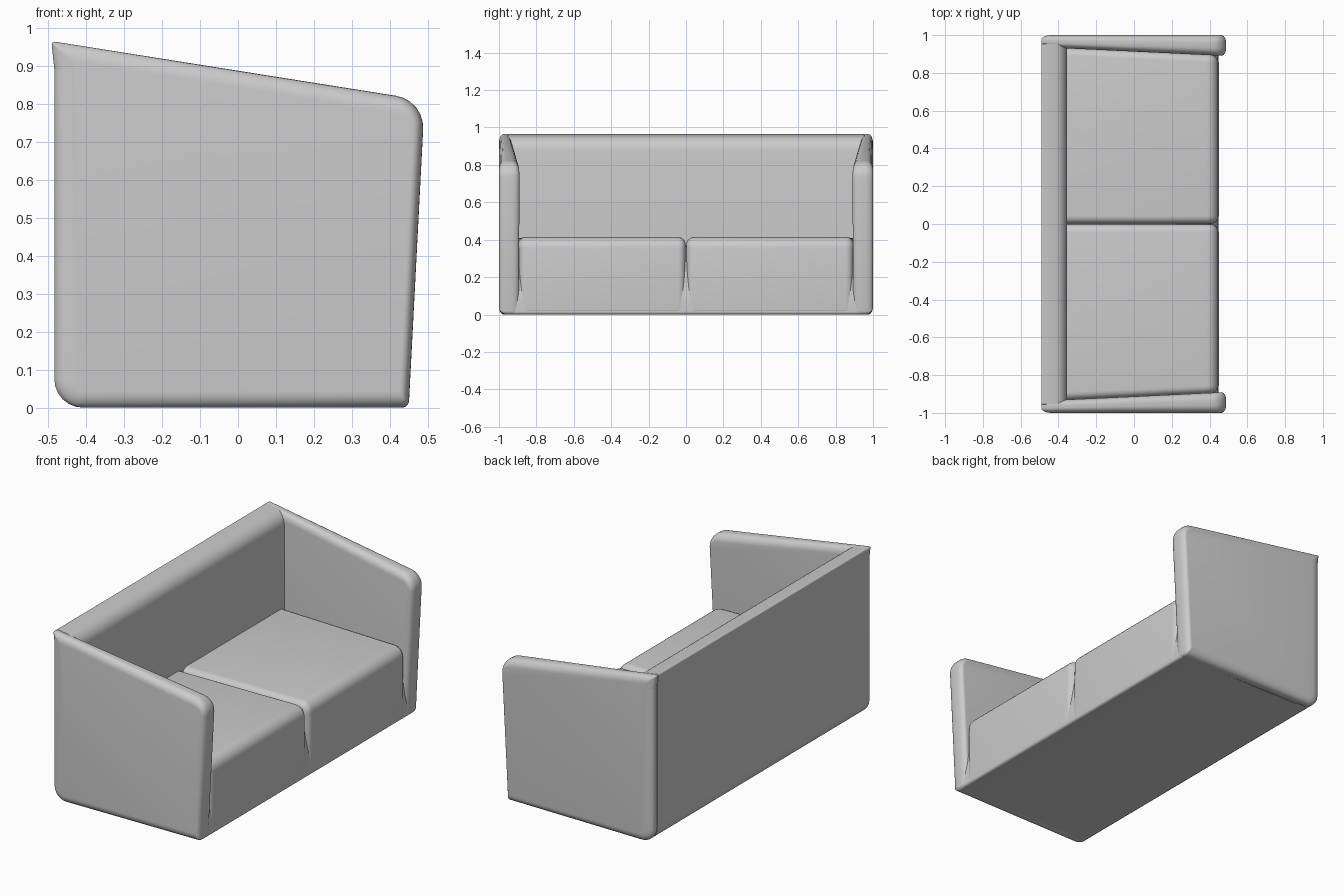
import bpy, bmesh, math
from mathutils import Vector

if "Cube" in bpy.data.objects:
    bpy.data.objects.remove(bpy.data.objects["Cube"])

fabric = bpy.data.materials.new("light grey fabric")
fabric.diffuse_color = (0.6, 0.6, 0.6, 1)
fabric.use_nodes = True
fabric.node_tree.nodes["Principled BSDF"].inputs["Base Color"].default_value = fabric.diffuse_color


def inset_profile(pts, radii, scales, d, steps=6):
    """Inset a counter-clockwise xz polygon by d and round its corners."""
    n = len(pts)
    pts = [Vector(p) for p in pts]
    dirs = [(pts[(i + 1) % n] - pts[i]).normalized() for i in range(n)]
    offs = [pts[i] + Vector((-dirs[i].y, dirs[i].x)) * d * scales[i] for i in range(n)]
    out = []
    for i in range(n):
        a, b = dirs[i - 1], dirs[i]
        cross = a.x * b.y - a.y * b.x
        gap = offs[i] - offs[i - 1]
        corner = offs[i - 1] + a * ((gap.x * b.y - gap.y * b.x) / cross)
        turn = math.acos(max(-1, min(1, a.dot(b))))
        t = max(radii[i] - d, 0.004) * math.tan(turn / 2)
        w = math.cos(turn / 2)
        p, q = corner - a * t, corner + b * t
        for k in range(steps + 1):
            s = k / steps
            c0, c1, c2 = (1 - s) ** 2, 2 * s * (1 - s) * w, s * s
            out.append((p * c0 + corner * c1 + q * c2) / (c0 + c1 + c2))
    return out


def soft_panel(name, pts, radii, scales, lo, hi, r, warp=None, mirror=False, steps=6):
    """Sweep a rounded xz profile along y with softened rims."""
    rings = []
    for k in range(steps + 1):
        th = math.pi / 2 * k / steps
        rings.append((lo + r * (1 - math.cos(th)), r * (1 - math.sin(th))))
    # far rim repeats the near rim in reverse
    rings += [(hi - (y - lo), d) for y, d in reversed(rings)]
    bm = bmesh.new()
    loops = []
    for y, d in rings:
        loop = []
        for p in inset_profile(pts, radii, scales, d):
            yy = y + (warp(p.x, y) if warp else 0)
            loop.append(bm.verts.new((p.x, yy, p.y)))
        loops.append(loop)
    m = len(loops[0])
    for a, b in zip(loops, loops[1:]):
        for i in range(m):
            j = (i + 1) % m
            bm.faces.new((a[i], a[j], b[j], b[i]))
    bm.faces.new(loops[0])
    bm.faces.new(loops[-1])
    bmesh.ops.recalc_face_normals(bm, faces=bm.faces)
    me = bpy.data.meshes.new(name)
    bm.to_mesh(me)
    bm.free()
    me.materials.append(fabric)
    ob = bpy.data.objects.new(name, me)
    bpy.context.collection.objects.link(ob)
    bpy.ops.object.select_all(action='DESELECT')
    ob.select_set(True)
    bpy.context.view_layer.objects.active = ob
    bpy.ops.object.shade_smooth_by_angle(angle=math.radians(35))
    if mirror:
        mod = ob.modifiers.new("mirror", 'MIRROR')
        mod.use_axis = (False, True, False)
        mod.use_mirror_merge = False
    return ob


def taper(x):
    return 0.04 * (0.44 - x) / 0.84


# Arms: sloping top, leaning front, thinner towards the back
soft_panel("arms",
           [(-0.484, 0.0), (0.45, 0.0), (0.492, 0.81), (-0.492, 0.966), (-0.484, 0.89)],
           [0.075, 0.02, 0.085, 0.008, 0.05], [1, 0.6, 1, 1.2, 1.2],
           0.892, 1.0, 0.042,
           warp=lambda x, y: taper(x) * (1.0 - y) / 0.108, mirror=True)

# Backrest: knife edge at the rear, rolled edge at the front
soft_panel("backrest",
           [(-0.484, 0.0), (-0.355, 0.0), (-0.355, 0.944), (-0.492, 0.966), (-0.484, 0.89)],
           [0.075, 0.01, 0.075, 0.008, 0.05], [1] * 5,
           -0.955, 0.955, 0.002, steps=1)

# Base under the cushions, also closing the gap between them
soft_panel("base",
           [(-0.41, 0.0), (0.449, 0.0), (0.444, 0.09), (0.405, 0.37), (-0.41, 0.37)],
           [0.01, 0.015, 0.05, 0.03, 0.01], [1] * 5,
           -0.945, 0.945, 0.002, steps=1)

# Pair of seat cushions
soft_panel("seat_cushions",
           [(-0.38, 0.01), (0.449, 0.01), (0.444, 0.414), (-0.38, 0.408)],
           [0.01, 0.015, 0.06, 0.01], [0.2, 1, 1, 0.2],
           0.002, 0.894, 0.04,
           warp=lambda x, y: taper(x) * y / 0.89, mirror=True)
